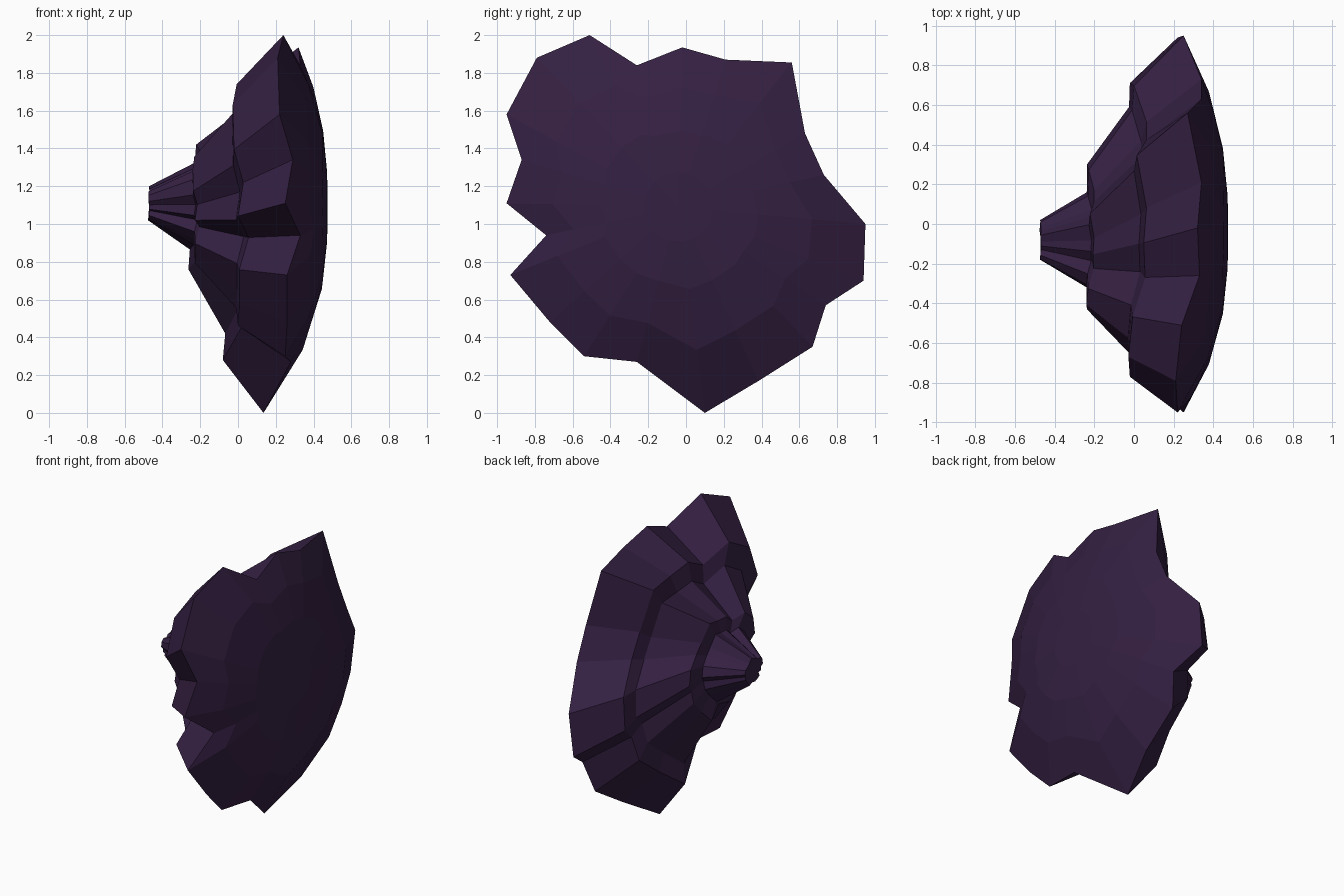
import bpy, bmesh, math

if "Cube" in bpy.data.objects:
    bpy.data.objects.remove(bpy.data.objects["Cube"])

# Jagged rim of the rock: (x, y, z) around the outline
RIM = [(.21, -.79, 1.88), (.24, -.51, 2.0), (.33, -.26, 1.84), (.32, -.02, 1.935),
       (.34, .21, 1.87), (.27, .56, 1.855), (.34, .63, 1.48), (.34, .73, 1.26),
       (.25, .95, 1.0), (.22, .94, .70), (.29, .74, .57), (.24, .67, .35),
       (.22, .385, .17), (.135, .10, 0.0), (.28, -.26, .27), (.25, -.54, .30),
       (.26, -.72, .48), (.26, -.93, .73), (.33, -.74, .94), (.25, -.95, 1.11),
       (.29, -.87, 1.34), (.22, -.95, 1.58)]
CY, CZ = -.04, 1.09
PEAK = .475

stone = bpy.data.materials.new("dark purple stone")
stone.diffuse_color = (.035, .0145, .055, 1)
stone.use_nodes = True
stone.node_tree.nodes["Principled BSDF"].inputs["Base Color"].default_value = stone.diffuse_color

bm = bmesh.new()


def dome_ring(s, rounding):
    """Rim outline shrunk towards the peak and rounded off."""
    verts = []
    for x, y, z in RIM:
        dy, dz = y - CY, z - CZ
        k = s * (1 - rounding + rounding * .92 / math.hypot(dy, dz))
        drop = (PEAK - x) * (1 - rounding) + .21 * rounding
        verts.append(bm.verts.new((PEAK - drop * s ** 2.6, CY + dy * k, CZ + dz * k)))
    return verts


def fit(values, low, high):
    a, b = min(values), max(values)
    return [low + (v - a) * (high - low) / (b - a) for v in values]


def tier_ring(depth, lean, twist, y_range, z_range):
    """Rim outline twisted about the axis and fitted to the size of one step edge."""
    c, s = math.cos(twist), math.sin(twist)
    ys = fit([c * (y - CY) - s * (z - CZ) for x, y, z in RIM], *y_range)
    zs = fit([s * (y - CY) + c * (z - CZ) for x, y, z in RIM], *z_range)
    return [bm.verts.new((depth + lean * (p[0] - .25), y, z)) for p, y, z in zip(RIM, ys, zs)]


def bridge(a, b):
    n = len(a)
    for i in range(n):
        j = (i + 1) % n
        bm.faces.new((a[i], a[j], b[j], b[i]))


# Shallow dome on the +x side
dome = [dome_ring(.2, 1), dome_ring(.45, .7), dome_ring(.73, .3)]

# Rim, then stepped tiers narrowing to the blunt tip on the -x side
tiers = [tier_ring(.25, 1, 0, (-.95, .95), (0, 2)),
         tier_ring(.0, .7, .09, (-.77, .71), (.28, 1.74)),
         tier_ring(-.01, .5, .12, (-.65, .59), (.42, 1.6)),
         tier_ring(-.228, .3, .3, (-.43, .30), (.76, 1.42)),
         tier_ring(-.232, .2, .3, (-.32, .16), (.865, 1.325)),
         tier_ring(-.472, .04, .4, (-.18, .02), (1.02, 1.2))]

rings = dome + tiers
for a, b in zip(rings, rings[1:]):
    bridge(a, b)

# Close the dome with a fan and the tip with a flat cap
top = bm.verts.new((PEAK, CY, CZ))
for i, v in enumerate(rings[0]):
    bm.faces.new((v, top, rings[0][(i + 1) % len(RIM)]))
bm.faces.new(rings[-1])

bmesh.ops.recalc_face_normals(bm, faces=bm.faces)
mesh = bpy.data.meshes.new("stepped_rock")
bm.to_mesh(mesh)
bm.free()
mesh.materials.append(stone)
bpy.context.collection.objects.link(bpy.data.objects.new("stepped_rock", mesh))
